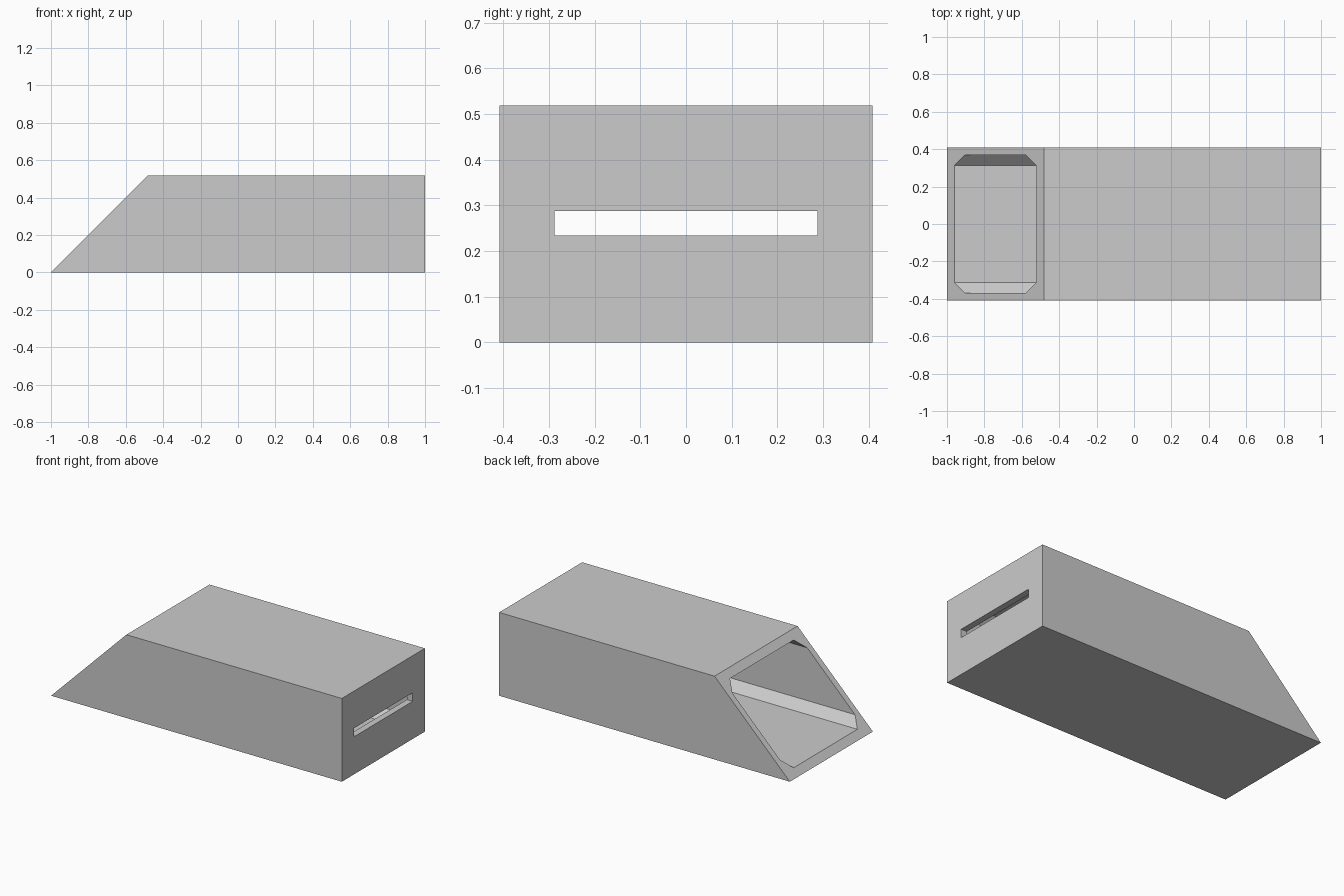
import bpy, bmesh

cube = bpy.data.objects.get("Cube")
if cube:
    bpy.data.objects.remove(cube, do_unlink=True)

LENGTH, HALF_W, HEIGHT = 1.0, 0.408, 0.518
WALL, CHAMFER = 0.04, 0.055

grey = bpy.data.materials.new("light grey")
grey.use_nodes = True
grey.diffuse_color = (0.6, 0.6, 0.6, 1)
grey.node_tree.nodes["Principled BSDF"].inputs["Base Color"].default_value = (0.6, 0.6, 0.6, 1)


def prism(name, profile, offset):
    """Extrude a closed profile along the offset vector."""
    bm = bmesh.new()
    face = bm.faces.new([bm.verts.new(p) for p in profile])
    ext = bmesh.ops.extrude_face_region(bm, geom=[face], use_keep_orig=True)
    verts = [v for v in ext["geom"] if isinstance(v, bmesh.types.BMVert)]
    bmesh.ops.translate(bm, verts=verts, vec=offset)
    bmesh.ops.recalc_face_normals(bm, faces=bm.faces)
    mesh = bpy.data.meshes.new(name)
    bm.to_mesh(mesh)
    bm.free()
    mesh.materials.append(grey)
    obj = bpy.data.objects.new(name, mesh)
    bpy.context.collection.objects.link(obj)
    return obj


# Box with a 45 degree slanted open end
side = [(-LENGTH, 0), (LENGTH, 0), (LENGTH, HEIGHT), (HEIGHT - LENGTH, HEIGHT)]
housing = prism("slanted_housing", [(x, -HALF_W, z) for x, z in side], (0, 2 * HALF_W, 0))

# Hollow interior with chamfered corners
w, low, high, c = HALF_W - WALL, WALL, HEIGHT - WALL, CHAMFER
half = [(w - c, low), (w, low + c), (w, high - c), (w - c, high)]
octagon = half + [(-y, z) for y, z in reversed(half)]
cavity = prism("cavity_cutter", [(-1.2, y, z) for y, z in octagon], (1.2 + LENGTH - WALL, 0, 0))

# Thin slot through the closed end wall
slot_profile = [(-0.288, 0.234), (0.288, 0.234), (0.288, 0.287), (-0.288, 0.287)]
slot = prism("slot_cutter", [(0.9, y, z) for y, z in slot_profile], (0.2, 0, 0))

for cutter in (cavity, slot):
    cutter.hide_render = True
    cutter.hide_viewport = True
    mod = housing.modifiers.new(cutter.name, "BOOLEAN")
    mod.operation = "DIFFERENCE"
    mod.solver = "EXACT"
    mod.object = cutter

# Apply the cuts, then discard the cutters
bpy.context.view_layer.update()
graph = bpy.context.evaluated_depsgraph_get()
result = bpy.data.meshes.new_from_object(housing.evaluated_get(graph))
housing.modifiers.clear()
housing.data = result
for cutter in (cavity, slot):
    bpy.data.objects.remove(cutter, do_unlink=True)
